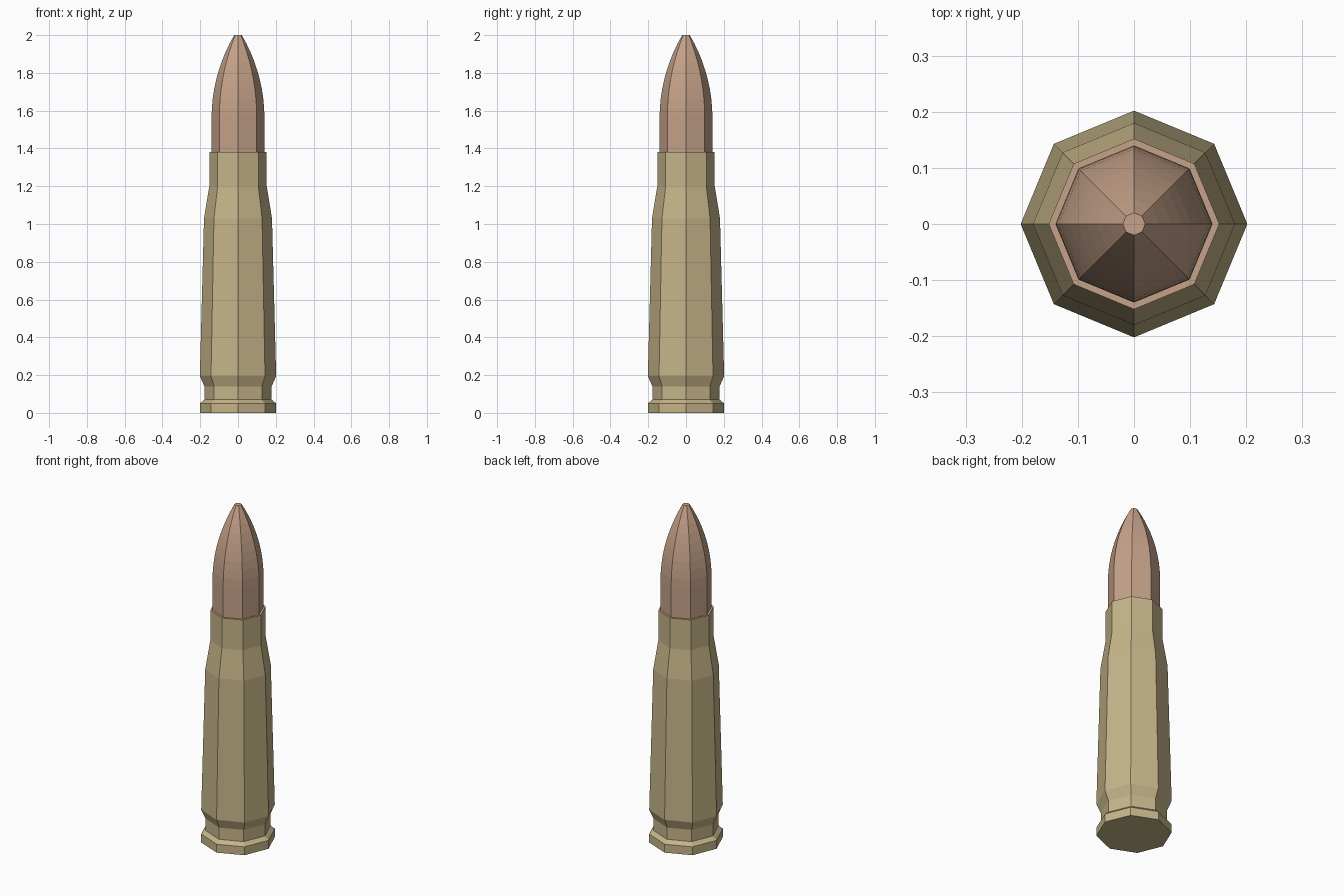
import bpy, bmesh, math

if "Cube" in bpy.data.objects:
    bpy.data.objects.remove(bpy.data.objects["Cube"])

SIDES = 8


def material(name, color):
    m = bpy.data.materials.new(name)
    m.diffuse_color = color
    m.use_nodes = True
    m.node_tree.nodes["Principled BSDF"].inputs["Base Color"].default_value = m.diffuse_color
    return m


def lathe(name, profile, mat):
    """Revolve (radius, z) points into a faceted solid, corners on the axes."""
    bm = bmesh.new()
    rings = [[bm.verts.new((r * math.cos(2 * math.pi * i / SIDES),
                            r * math.sin(2 * math.pi * i / SIDES), z))
              for i in range(SIDES)] for r, z in profile]
    for low, high in zip(rings, rings[1:]):
        for i in range(SIDES):
            j = (i + 1) % SIDES
            bm.faces.new((low[i], low[j], high[j], high[i]))
    bm.faces.new(rings[0][::-1])
    bm.faces.new(rings[-1])
    mesh = bpy.data.meshes.new(name)
    bm.to_mesh(mesh)
    bm.free()
    mesh.materials.append(mat)
    ob = bpy.data.objects.new(name, mesh)
    bpy.context.collection.objects.link(ob)
    return ob


brass = material("brass", (0.56, 0.46, 0.25, 1))
copper = material("copper", (0.56, 0.36, 0.25, 1))

# Case: rim, extractor groove, tapered body, shoulder and neck
case = lathe("case", [(0.202, 0), (0.202, 0.05), (0.178, 0.07), (0.178, 0.14),
                      (0.202, 0.195), (0.18, 1.03), (0.152, 1.2), (0.152, 1.38)], brass)

# Copper-coloured mouth of the case (top cap)
case.data.materials.append(copper)
case.data.polygons[-1].material_index = 1

# Bullet: straight shank, then a circular-arc nose with a small flat tip
R_BASE, R_TIP, Z_ARC, Z_TIP, STEPS = 0.14, 0.02, 1.56, 2.0, 9
h, d = Z_TIP - Z_ARC, R_BASE - R_TIP
arc_r = (h * h + d * d) / (2 * d)
sweep = math.asin(h / arc_r)
nose = [(R_BASE - arc_r * (1 - math.cos(sweep * k / STEPS)),
         Z_ARC + arc_r * math.sin(sweep * k / STEPS)) for k in range(STEPS + 1)]
lathe("bullet", [(R_BASE, 1.38)] + nose, copper)
